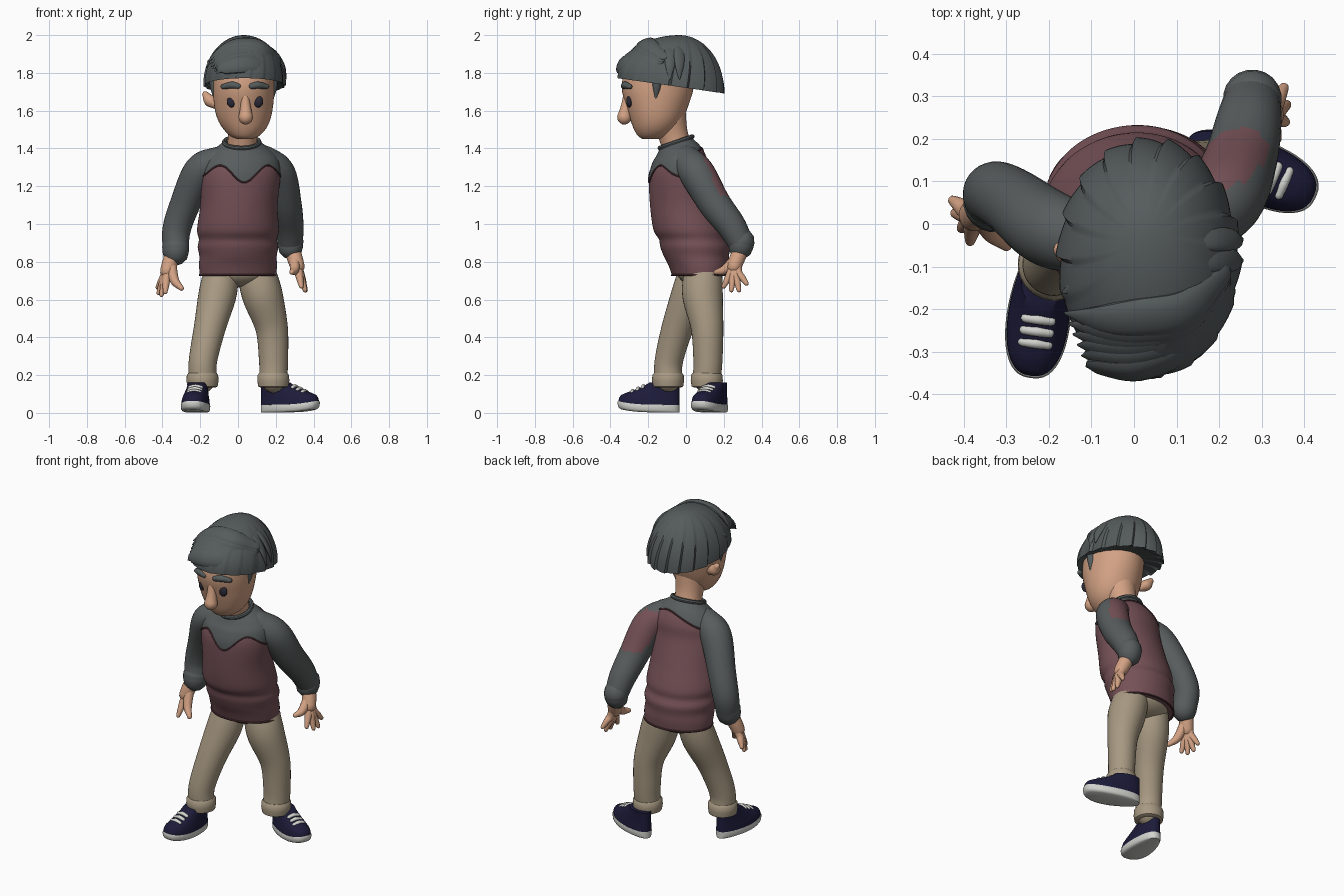
import bpy
import bmesh
from math import sin, cos, pi, copysign
from mathutils import Vector, Matrix

start_cube = bpy.data.objects.get("Cube")
if start_cube:
    bpy.data.objects.remove(start_cube, do_unlink=True)


def material(name, red, green, blue):
    mat = bpy.data.materials.new(name)
    mat.use_nodes = True
    mat.diffuse_color = (red, green, blue, 1)
    shader = mat.node_tree.nodes["Principled BSDF"]
    shader.inputs["Base Color"].default_value = (red, green, blue, 1)
    shader.inputs["Roughness"].default_value = 0.8
    return mat


skin = material("skin", .65, .36, .23)
hair_grey = material("hair grey", .092, .106, .108)
sleeve_grey = material("sleeve grey", .096, .108, .108)
burgundy = material("burgundy", .18, .083, .095)
piping_red = material("piping red", .09, .037, .044)
khaki = material("khaki", .39, .32, .225)
navy = material("navy", .012, .011, .042)
sole_white = material("sole white", .64, .64, .61)
eye_dark = material("eye dark", .024, .022, .037)


def finish(name, bm, mats):
    bmesh.ops.recalc_face_normals(bm, faces=bm.faces)
    mesh = bpy.data.meshes.new(name)
    bm.to_mesh(mesh)
    bm.free()
    for mat in mats:
        mesh.materials.append(mat)
    obj = bpy.data.objects.new(name, mesh)
    bpy.context.collection.objects.link(obj)
    return obj


def loft(name, rings, mats, rule=lambda k: 0):
    """Skin a list of closed rings; rule(ring index) picks the material."""
    bm = bmesh.new()
    loops = [[bm.verts.new(p) for p in ring] for ring in rings]
    count = len(loops[0])
    for k, (low, high) in enumerate(zip(loops, loops[1:])):
        for i in range(count):
            j = (i + 1) % count
            face = bm.faces.new((low[i], low[j], high[j], high[i]))
            face.material_index = rule(k)
    bm.faces.new(loops[0])
    bm.faces.new(loops[-1]).material_index = rule(len(rings) - 2)
    return finish(name, bm, mats)


def spline(keys, steps):
    """Smooth interpolation through tuples of any length."""
    pts = [Vector(k) for k in keys]
    pts = [2 * pts[0] - pts[1]] + pts + [2 * pts[-1] - pts[-2]]
    result = []
    for a, b, c, d in zip(pts, pts[1:], pts[2:], pts[3:]):
        for i in range(steps):
            t = i / steps
            result.append(b + (c - a) * (t / 2) + (a * 2 - b * 5 + c * 4 - d) * (t * t / 2)
                          + (b * 3 - a - c * 3 + d) * (t ** 3 / 2))
    return result + [pts[-2]]


def tube(name, keys, mat, steps=6, sides=20, flat=1, centre=None, extra=()):
    """Round-ended tube through (x, y, z, radius) keys."""
    path = spline(keys, steps)
    spots = [(Vector(p[:3]), max(p[3], .002)) for p in path]
    head_dir = (spots[0][0] - spots[1][0]).normalized()
    tail_dir = (spots[-1][0] - spots[-2][0]).normalized()
    (hp, hr), (tp, tr) = spots[0], spots[-1]
    ends = ((.5, .86), (.85, .5), (1, .1))
    spots = ([(hp + head_dir * hr * o, hr * s) for o, s in reversed(ends)] + spots
             + [(tp + tail_dir * tr * o, tr * s) for o, s in ends])
    normal = head_dir.orthogonal()
    rings = []
    for i, (p, r) in enumerate(spots):
        tangent = (spots[min(i + 1, len(spots) - 1)][0] - spots[max(i - 1, 0)][0]).normalized()
        if centre:
            normal = p - Vector(centre)
        normal = (normal - tangent * normal.dot(tangent)).normalized()
        side = tangent.cross(normal)
        turns = [2 * pi * k / sides for k in range(sides)]
        rings.append([p + normal * cos(a) * r * flat + side * sin(a) * r for a in turns])
    return loft(name, rings, [mat, *extra])


def blob(name, place, size, mat):
    bm = bmesh.new()
    bmesh.ops.create_uvsphere(bm, u_segments=24, v_segments=16, radius=1)
    bm.transform(Matrix.Translation(place) @ Matrix.Diagonal((*size, 1)))
    return finish(name, bm, [mat])


def oval(z, cx, cy, rx, ry, sides=48):
    turns = [2 * pi * i / sides for i in range(sides)]
    return [Vector((cx + rx * cos(a), cy + ry * sin(a), z)) for a in turns]


# Sweater body: lower rows end on the wavy seam, upper rows start from it
body = spline([(.73, .0, .075, .203, .148), (.78, .0, .068, .207, .16), (.83, .0, .055, .205, .172),
               (.88, .0, .048, .214, .184), (.92, .0, .035, .207, .178), (.97, .0, .02, .217, .192),
               (1.1, .005, -.01, .205, .18), (1.25, .015, -.035, .21, .16), (1.33, .02, -.03, .2, .145),
               (1.38, .02, -.037, .162, .118), (1.415, .02, -.05, .115, .093), (1.432, .02, -.053, .09, .085)], 8)
SIDES, LOW, HIGH = 96, 38, 22


def body_point(a, z):
    upper = max(next((i for i, p in enumerate(body) if p[0] >= z), len(body) - 1), 1)
    p, q = body[upper - 1], body[upper]
    s = p.lerp(q, min(max((z - p[0]) / (q[0] - p[0]), 0), 1))
    x, y = s[3] * cos(a), s[4] * sin(a)
    point = Vector((s[1] + x * cos(.12) - y * sin(.12), s[2] + x * sin(.12) + y * cos(.12), z))
    point.z += min(max((z - 1.33) / .1, 0), 1) * .35 * (point.y + .06)
    return point


def seam_height(a):
    if sin(a) > 0:
        return 1.25 + .12 * sin(a) ** .6 + .04 * sin(a) * cos(a)
    return 1.265 - .045 * cos(pi * cos(a) / .62)


angles = [2 * pi * i / SIDES for i in range(SIDES)]
rows = [[body_point(a, .73 + (seam_height(a) - .73) * k / LOW) for a in angles] for k in range(LOW)]
rows += [[body_point(a, seam_height(a) + (1.43 - seam_height(a)) * k / HIGH) for a in angles]
         for k in range(HIGH + 1)]
loft("sweater_body", rows, [burgundy, sleeve_grey], lambda k: int(k >= LOW))


def ring_trim(name, points, radius, mat):
    keys = [(*p, radius) for p in points]
    return tube(name, keys + keys[:1], mat, steps=1, sides=8)


ring_trim("seam_piping", rows[LOW], .005, piping_red)
ring_trim("hem_piping", rows[0], .006, piping_red)
ring_trim("collar", rows[-1], .012, sleeve_grey)

# Sleeves with cuffs
right_arm = [(-.11, -.04, 1.33, .08), (-.2, -.01, 1.275, .09), (-.282, .05, 1.1, .08),
             (-.325, .072, .97, .075), (-.33, .055, .86, .068)]
left_arm = [(.13, .0, 1.335, .085), (.21, .06, 1.265, .094), (.25, .15, 1.11, .086),
            (.27, .24, .99, .077), (.278, .295, .89, .065)]
for name, keys in (("right", right_arm), ("left", left_arm)):
    sleeve = tube(name + "_sleeve", keys, sleeve_grey, steps=10, sides=32, extra=[burgundy])
    if name == "left":
        for face in sleeve.data.polygons:
            if face.normal.y > .5 and 1.15 < face.center.z < 1.37:
                face.material_index = 1
    x, y, z, r = keys[-1]
    tube(name + "_sleeve_cuff", [(x, y, z + .02, r + .004), (x, y - .005, z - .01, r + .002)], sleeve_grey)


# Hands
def hand(side, wrist, palm, tips, thumb):
    wrist, palm = Vector(wrist), Vector(palm)
    tube(side + "_wrist", [(*wrist, .042), (*wrist.lerp(palm, .6), .041), (*palm, .038)], skin)
    for i, tip in enumerate(tips):
        tip = Vector(tip)
        base = palm.lerp(tip, .3)
        tube(f"{side}_finger_{i}", [(*wrist.lerp(palm, .5), .028), (*base, .023), (*base.lerp(tip, .55), .018),
                                    (*tip, .012)], skin, sides=12)
    thumb = Vector(thumb)
    tube(side + "_thumb", [(*wrist.lerp(palm, .4), .03), (*palm.lerp(thumb, .5), .025), (*thumb, .014)],
         skin, sides=12)


hand("left", (.288, .288, .86), (.315, .255, .775),
     [(.335, .2, .67), (.355, .24, .65), (.358, .28, .65), (.352, .32, .685)], (.285, .16, .745))
hand("right", (-.345, .045, .84), (-.375, .02, .75),
     [(-.385, -.04, .64), (-.405, -.01, .625), (-.42, .025, .635), (-.425, .055, .665)], (-.3, -.05, .66))

# Trousers
blob("trouser_seat", (.005, .075, .755), (.172, .125, .09), khaki)
right_leg = [(-.08, .06, .78, .08), (-.09, .05, .73, .094), (-.11, .02, .62, .1), (-.15, -.045, .45, .084),
             (-.185, -.09, .28, .075), (-.188, -.095, .18, .074)]
left_leg = [(.08, .09, .78, .085), (.1, .09, .73, .102), (.13, .088, .62, .107), (.178, .112, .45, .086),
            (.188, .116, .28, .077), (.187, .11, .18, .074)]
for name, keys in (("right", right_leg), ("left", left_leg)):
    tube(name + "_leg", keys, khaki, steps=8, sides=32)
    x, y = keys[-1][:2]
    cuff = [(.135, .07), (.14, .08), (.17, .085), (.2, .083), (.212, .074)]
    loft(name + "_trouser_cuff", [oval(z, x, y, r, r) for z, r in cuff], [khaki])


# Shoes, modelled heel to toe along +y and then turned
def shoe(side, heel, turn, length):
    def outline(z, long, wide):
        ring = []
        for i in range(48):
            a = 2 * pi * i / 48
            t = (1 - cos(a)) / 2
            half = (.062 + .021 * t) * wide
            x = copysign(abs(sin(a)) ** .8, sin(a)) * half
            ring.append(Vector((x, t * length * long, z + .022 * (t * long) ** 4)))
        return ring
    place = Matrix.Translation((*heel, 0)) @ Matrix.Rotation(turn, 4, "Z")
    sole = [(.002, .94, .8), (.006, .97, .93), (.014, .99, 1), (.034, 1, 1.03), (.043, .99, 1)]
    upper = [(.04, .985, .99), (.06, .975, .97), (.078, .94, .92), (.098, .84, .85), (.125, .66, .77),
             (.145, .55, .72), (.16, .48, .7)]
    parts = [loft(side + "_sole", [outline(*s) for s in sole], [sole_white]),
             loft(side + "_shoe_upper", [outline(*s) for s in upper], [navy])]
    for i in range(3):
        y = length * (.58 + .085 * i)
        z = .14 - .0125 * i
        parts.append(tube(f"{side}_lace_{i}", [(-.03, y, z - .006, .011), (0, y, z, .012),
                                               (.03, y, z - .006, .011)], sole_white, sides=10))
    for part in parts:
        part.data.transform(place)


shoe("right", (-.2, -.035), pi - .13, .33)
shoe("left", (.125, .195), -pi / 2 - .41, .33)

# Head and neck
tube("neck", [(.02, -.04, 1.38, .08), (.025, -.07, 1.48, .08), (.03, -.1, 1.6, .1)], skin)
head = spline([(1.45, .035, -.185, .04, .045), (1.465, .035, -.175, .075, .078), (1.5, .035, -.165, .11, .11),
               (1.55, .032, -.157, .138, .137), (1.62, .03, -.153, .155, .163), (1.72, .03, -.15, .162, .19),
               (1.82, .03, -.14, .155, .18), (1.9, .03, -.13, .11, .13)], 5)
loft("head", [oval(*h) for h in head], [skin])
tube("nose", [(.037, -.31, 1.69, .02), (.04, -.318, 1.62, .028), (.041, -.326, 1.565, .039)], skin)
tube("right_ear", [(-.12, -.08, 1.635, .026), (-.15, -.07, 1.655, .032), (-.172, -.06, 1.685, .018)], skin)
for name, side in (("right", -1), ("left", 1)):
    x = .037 + side * .07
    blob(name + "_eye", (x, -.3, 1.648), (.026, .016, .031), eye_dark)
    tube(name + "_eyebrow", [(x - side * .035, -.328, 1.73, .017), (x, -.321, 1.735, .019),
                             (x + side * .045, -.298, 1.727, .014)], hair_grey, sides=12)
    tube(name + "_sideburn", [(.03 + side * .155, -.16, 1.8, .026), (.03 + side * .157, -.155, 1.73, .022),
                              (.03 + side * .154, -.16, 1.665, .006)], hair_grey, sides=12)

# Hair cap: strands radiate from the crown to an overhanging rim
STRANDS, PER = 18, 8


def hair_ring(t, drop=0):
    ring = []
    for i in range(STRANDS * PER):
        a = 2 * pi * i / (STRANDS * PER)
        step = (i % PER) / PER
        ridge = 1 + .07 * t * (step - .6) * (1 if sin(a) > -.3 else .3)
        b = a + .25 * (1 - t)
        rim = Vector((.035 + .215 * cos(b), -.08 + .282 * sin(b), 1.74 - .04 * sin(b)))
        crown = Vector((.03, -.035, 2))
        point = crown.lerp(rim, sin(t * pi / 2) * ridge)
        point.z = rim.z + (crown.z - rim.z) * cos(t * pi / 2) + drop
        ring.append(point)
    return ring


cap = [hair_ring(.03 + .97 * k / 18) for k in range(19)]
under = Vector((.03, -.1, 1.79))
cap += [hair_ring(1, -.008)] + [[p.lerp(under, f) for p in hair_ring(1)] for f in (.12, .7)]
loft("hair_cap", cap, [hair_grey])

# Swept fringe and loose locks
core = (.03, -.12, 1.75)
for i in range(6):
    f = i / 5
    tube(f"fringe_lock_{i}", [(.205, -.12 - .05 * f, 1.89 - .06 * f, .03), (.12, -.2 - .09 * f, 1.945 - .1 * f, .05),
                              (.01, -.22 - .12 * f, 1.955 - .11 * f, .05),
                              (-.08, -.225 - .11 * f, 1.925 - .1 * f, .035),
                              (-.16 + .05 * f, -.21 - .125 * f, 1.86 - .06 * f, .005)],
         hair_grey, sides=14, flat=.45, centre=core)
tube("crown_lock", [(.05, -.04, 1.98, .02), (-.04, -.08, 1.955, .04), (-.11, -.13, 1.9, .03),
                    (-.165, -.16, 1.83, .005)], hair_grey, flat=.4, centre=core)
for i in range(2):
    y = -.035 - .05 * i
    tube(f"side_lock_{i}", [(.08, y, 1.97, .02), (.18, y, 1.915, .03), (.235, y, 1.84, .025),
                            (.255, y, 1.77, .005)], hair_grey, flat=.4, centre=core)

# Smooth shading with crisp edges kept
bpy.ops.object.select_all(action="DESELECT")
for obj in bpy.context.collection.objects:
    if obj.type == "MESH":
        obj.select_set(True)
        bpy.context.view_layer.objects.active = obj
bpy.ops.object.shade_smooth_by_angle(angle=.7)
